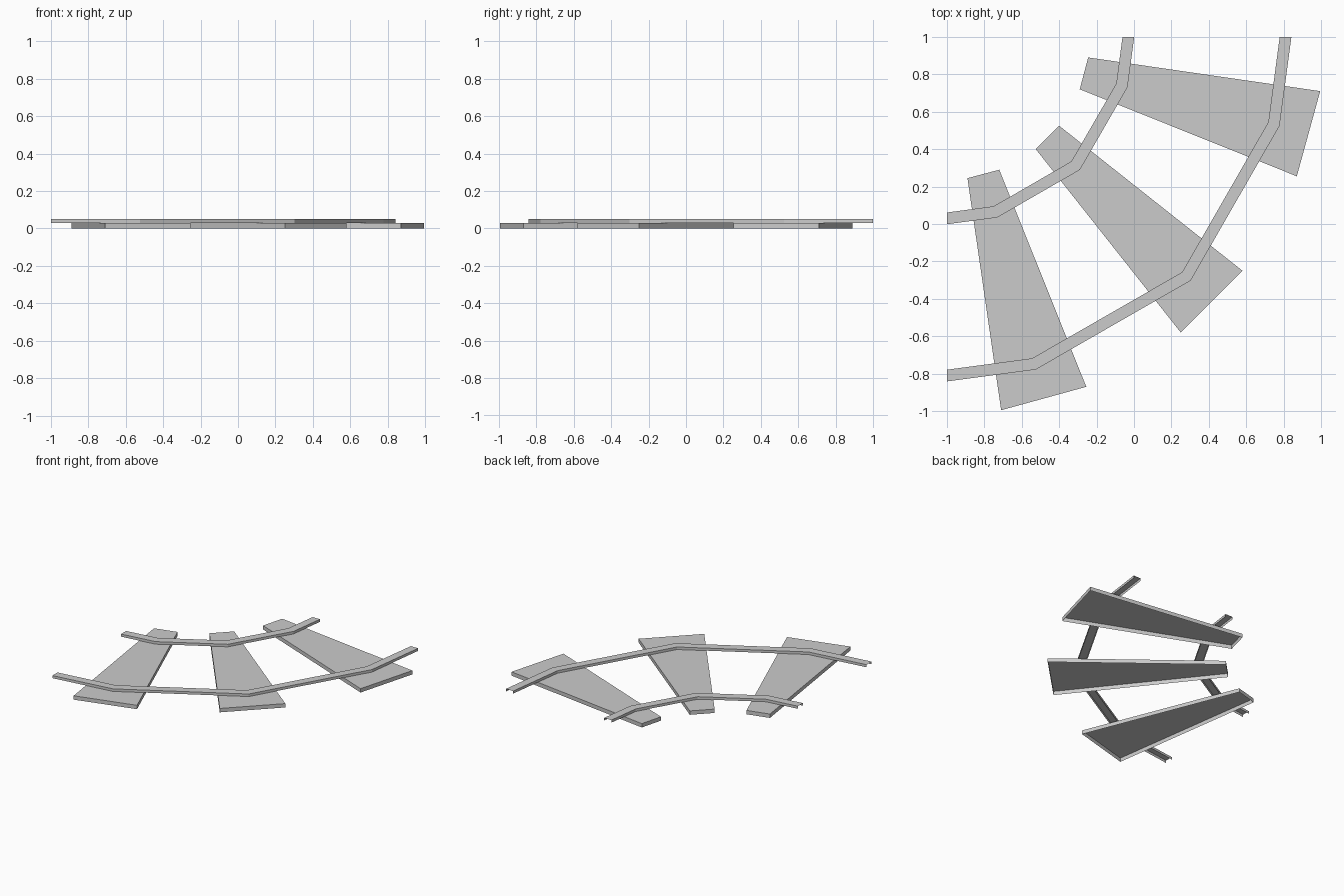
import bpy
from mathutils import Vector

if "Cube" in bpy.data.objects:
    bpy.data.objects.remove(bpy.data.objects["Cube"])

SLEEPER_H, RAIL_TOP, RAIL_W = 0.03, 0.05, 0.062


def make_mesh(name, verts, faces):
    me = bpy.data.meshes.new(name)
    me.from_pydata(verts, [], faces)
    me.update()
    ob = bpy.data.objects.new(name, me)
    bpy.context.collection.objects.link(ob)
    return ob


def flip(p):
    # reflection across the bend's diagonal
    return (-p[1], -p[0])


def sleeper(name, pts):
    # tapered plank, open underneath; corners counter-clockwise
    n = len(pts)
    verts = [(x, y, z) for z in (0, SLEEPER_H) for x, y in pts]
    faces = [(i, (i + 1) % n, n + (i + 1) % n, n + i) for i in range(n)]
    faces.append(tuple(range(n, 2 * n)))
    make_mesh(name, verts, faces)


def rail(name, path):
    # open inverted channel with mitred bends and ends cut square to the grid
    p = [Vector(q) for q in path]
    dirs = [(b - a).normalized() for a, b in zip(p, p[1:])]
    cuts = [Vector((1, 0))] + [(a + b).normalized() for a, b in zip(dirs, dirs[1:])] + [Vector((0, 1))]
    verts, faces = [], []
    for i, (c, t) in enumerate(zip(p, cuts)):
        d = dirs[min(i, len(dirs) - 1)]
        off = Vector((-t.y, t.x)) * (RAIL_W / 2 / t.dot(d))
        for s, z in ((1, SLEEPER_H), (1, RAIL_TOP), (-1, RAIL_TOP), (-1, SLEEPER_H)):
            q = c + off * s
            verts.append((q.x, q.y, z))
    for i in range(len(p) - 1):
        for k in range(3):
            a = 4 * i + k
            faces.append((a, a + 1, a + 5, a + 4))
    make_mesh(name, verts, faces)


# Sleepers
end = [(-0.89, 0.245), (-0.71, -0.995), (-0.255, -0.87), (-0.72, 0.29)]
sleeper("sleeper_start", end)
sleeper("sleeper_middle", [(-0.525, 0.40), (0.25, -0.58), (0.58, -0.25), (-0.40, 0.525)])
sleeper("sleeper_end", [flip(p) for p in reversed(end)])

# Rails
for name, half in (("outer_rail", [(-1, -0.81), (-0.535, -0.748), (0.28, -0.28)]),
                   ("inner_rail", [(-1, 0.03), (-0.74, 0.065), (-0.312, 0.312)])):
    rail(name, half + [flip(p) for p in reversed(half[:-1])])
